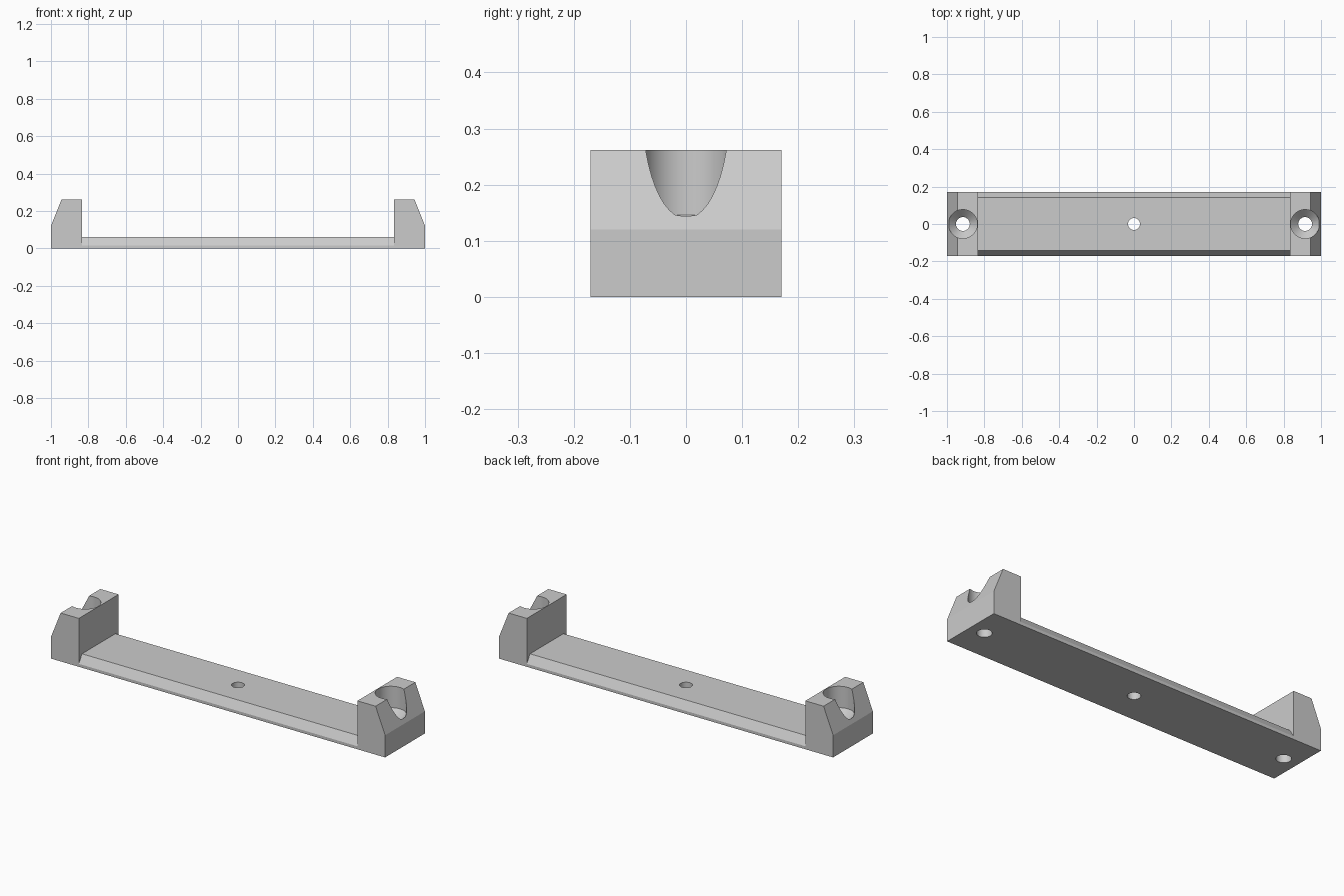
import bpy, bmesh, math

if "Cube" in bpy.data.objects:
    bpy.data.objects.remove(bpy.data.objects["Cube"])

HALF_DEPTH = 0.17
BLOCK_IN = 0.834      # inner face of each end block
SCREW_X = 0.915       # screw hole position

grey = bpy.data.materials.new("light grey")
grey.diffuse_color = (0.6, 0.6, 0.6, 1)
grey.use_nodes = True
grey.node_tree.nodes["Principled BSDF"].inputs["Base Color"].default_value = grey.diffuse_color


def prism(name, profile, place, a, b):
    """Extrude a 2D profile from a to b; place(p, q, t) gives the 3D point."""
    bm = bmesh.new()
    ends = [[bm.verts.new(place(p, q, t)) for p, q in profile] for t in (a, b)]
    n = len(profile)
    bm.faces.new(ends[0])
    bm.faces.new(ends[1])
    for i in range(n):
        j = (i + 1) % n
        bm.faces.new((ends[0][i], ends[0][j], ends[1][j], ends[1][i]))
    return finish(name, bm)


def lathe(name, profile, x, sides=48):
    """Revolve an (r, z) profile around a vertical axis, with closed ends."""
    bm = bmesh.new()
    rings = [[bm.verts.new((x + r * math.cos(2 * math.pi * i / sides),
                            r * math.sin(2 * math.pi * i / sides), z))
              for i in range(sides)] for r, z in profile]
    for lo, hi in zip(rings, rings[1:]):
        for i in range(sides):
            j = (i + 1) % sides
            bm.faces.new((lo[i], lo[j], hi[j], hi[i]))
    bm.faces.new(rings[0])
    bm.faces.new(rings[-1])
    return finish(name, bm)


def finish(name, bm):
    bmesh.ops.recalc_face_normals(bm, faces=bm.faces)
    mesh = bpy.data.meshes.new(name)
    bm.to_mesh(mesh)
    bm.free()
    mesh.materials.append(grey)
    ob = bpy.data.objects.new(name, mesh)
    bpy.context.collection.objects.link(ob)
    return ob


def boolean(target, tool, operation):
    """Apply a boolean and remove the tool."""
    mod = target.modifiers.new(operation, 'BOOLEAN')
    mod.operation, mod.solver, mod.object = operation, 'EXACT', tool
    bpy.context.view_layer.objects.active = target
    bpy.ops.object.modifier_apply(modifier=mod.name)
    bpy.data.objects.remove(tool)


# Long plate with bevelled upper edges
plate = [(-HALF_DEPTH, 0), (HALF_DEPTH, 0), (HALF_DEPTH, 0.016),
         (0.143, 0.06), (-0.143, 0.06), (-HALF_DEPTH, 0.016)]
bracket = prism("mounting_bracket", plate, lambda y, z, x: (x, y, z), -0.9, 0.9)

# End blocks with sloped outer faces
block = [(BLOCK_IN, 0), (1, 0), (1, 0.12), (0.943, 0.262), (BLOCK_IN, 0.262)]
for side in (-1, 1):
    boolean(bracket, prism("end_block", block, lambda x, z, y: (side * x, y, z),
                           -HALF_DEPTH, HALF_DEPTH), 'UNION')

# Countersunk screw holes through the blocks
screw = [(0.037, -0.05), (0.037, 0.105), (0.077, 0.146), (0.077, 0.35)]
for side in (-1, 1):
    boolean(bracket, lathe("screw_hole", screw, side * SCREW_X), 'DIFFERENCE')

# Small hole in the middle of the plate
boolean(bracket, lathe("centre_hole", [(0.032, -0.05), (0.032, 0.15)], 0, 32),
        'DIFFERENCE')

# Smooth bores, crisp edges
bpy.ops.object.select_all(action='DESELECT')
bracket.select_set(True)
bpy.context.view_layer.objects.active = bracket
bpy.ops.object.shade_smooth_by_angle(angle=math.radians(20))
